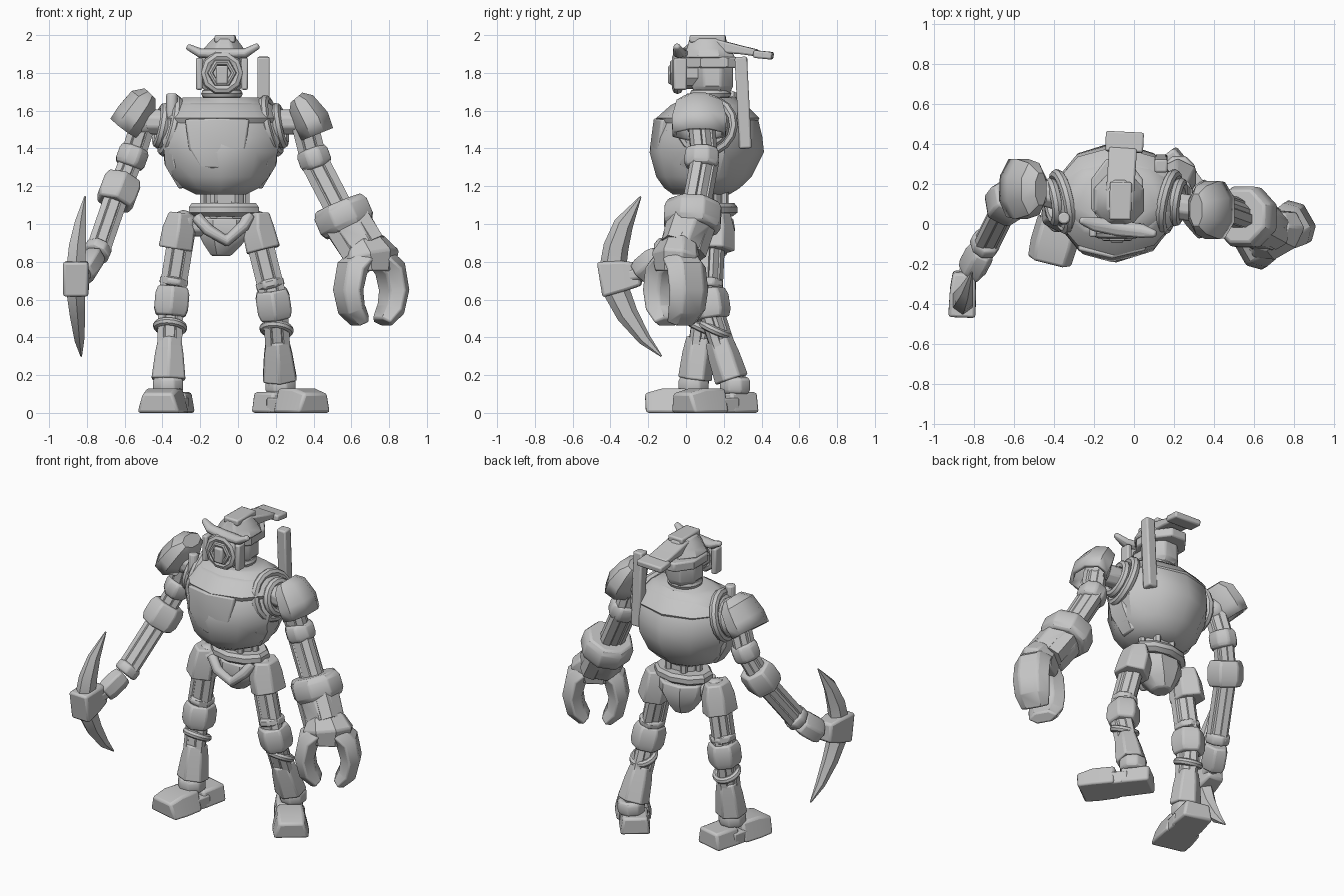
import bpy, bmesh, math
from mathutils import Vector, Matrix

cube = bpy.data.objects.get("Cube")
if cube:
    bpy.data.objects.remove(cube, do_unlink=True)

grey = bpy.data.materials.new("worn grey metal")
grey.use_nodes = True
COLOUR = (0.56, 0.56, 0.56, 1)
grey.diffuse_color = COLOUR
grey.node_tree.nodes["Principled BSDF"].inputs["Base Color"].default_value = COLOUR


def finish(name, bm, bevel=0.0):
    bmesh.ops.recalc_face_normals(bm, faces=bm.faces)
    mesh = bpy.data.meshes.new(name)
    bm.to_mesh(mesh)
    bm.free()
    mesh.materials.append(grey)
    ob = bpy.data.objects.new(name, mesh)
    bpy.context.collection.objects.link(ob)
    bpy.ops.object.select_all(action='DESELECT')
    ob.select_set(True)
    bpy.context.view_layer.objects.active = ob
    bpy.ops.object.shade_smooth_by_angle(angle=math.radians(35))
    if bevel:
        mod = ob.modifiers.new("worn edges", 'BEVEL')
        mod.width, mod.segments = bevel, 2
        mod.limit_method, mod.angle_limit = 'ANGLE', math.radians(42)
    return ob


def tube(name, pts, radii, n=8, bevel=0.01, level=False, top=1.0, ref=None, closed=True):
    """Loft n-sided sections along a path; radii are numbers or (across, deep)."""
    pts = [Vector(p) for p in pts]
    if not isinstance(radii, list):
        radii = [radii] * len(pts)
    along = (pts[-1] - pts[0]).normalized()
    ref = ref or Vector((0, 0, 1) if abs(along.z) < 0.3 else (0, 1, 0))
    bm, rings = bmesh.new(), []
    for i, (p, r) in enumerate(zip(pts, radii)):
        ru, rv = r if isinstance(r, tuple) else (r, r)
        t = (pts[min(i + 1, len(pts) - 1)] - pts[max(i - 1, 0)]).normalized()
        if level:
            t = Vector((0, 0, 1))
        u = t.cross(ref).normalized()
        v = u.cross(t)
        k, ring = 1 / math.cos(math.pi / n), []
        for j in range(n):
            a = math.tau * (j + 0.5) / n
            s = math.sin(a) * k
            ring.append(bm.verts.new(p + u * math.cos(a) * k * ru * (top if s > 0.1 else 1) + v * s * rv))
        rings.append(ring)
    for a, b in zip(rings, rings[1:]):
        for j in range(n):
            bm.faces.new((a[j], a[(j + 1) % n], b[(j + 1) % n], b[j]))
    bm.faces.new(rings[0])
    if closed:
        bm.faces.new(rings[-1])
    return finish(name, bm, bevel)


def hoop(name, centre, axis, big, small, n=16):
    """Closed ring of round bar around an axis."""
    bm = bmesh.new()
    rot = Vector(axis).to_track_quat('Z', 'Y').to_matrix()
    grid = []
    for i in range(n):
        a = math.tau * i / n
        out = Vector((math.cos(a), math.sin(a), 0))
        grid.append([bm.verts.new(Vector(centre) + rot @ (out * (big + small * math.cos(b)) +
                     Vector((0, 0, small * math.sin(b))))) for b in [math.tau * j / 8 for j in range(8)]])
    for i in range(n):
        for j in range(8):
            k, m = (i + 1) % n, (j + 1) % 8
            bm.faces.new((grid[i][j], grid[k][j], grid[k][m], grid[i][m]))
    return finish(name, bm)


def ball(name, centre, r):
    bm = bmesh.new()
    bmesh.ops.create_icosphere(bm, subdivisions=2, radius=r, matrix=Matrix.Translation(centre))
    return finish(name, bm)


def limb(name, a, b, r):
    """Core rod with three outer struts."""
    a, b = Vector(a), Vector(b)
    d = (b - a).normalized()
    u = d.cross(Vector((0, 1, 0))).normalized()
    v = u.cross(d)
    tube(name + "_core", [a, b], r * 0.8, 8, 0)
    for i in range(3):
        o = (u * math.cos(math.tau * i / 3 - 0.5) + v * math.sin(math.tau * i / 3 - 0.5)) * r * 0.56
        tube(f"{name}_strut_{i}", [a + o, b + o], r * 0.45, 6, 0)


def cuff(name, a, b, r, n=8):
    """Bulging collar around a limb."""
    a, b = Vector(a), Vector(b)
    ends = tuple(x * 0.86 for x in r)
    tube(name, [a, a.lerp(b, 0.25), a.lerp(b, 0.75), b], [ends, r, r, ends], n)


def pauldron(name, pts, radii):
    """Shoulder shell, open underneath."""
    shell = tube(name, pts, radii, 8, 0, closed=False)
    mod = shell.modifiers.new("plate", 'SOLIDIFY')
    mod.thickness, mod.offset = 0.025, -1


# Torso shell: height, half width, depth centre, half depth
X = -0.09
body = [(1.155, .13, .08, .14), (1.19, .2, .085, .19), (1.25, .255, .095, .24), (1.38, .3, .11, .288),
        (1.46, .315, .115, .275), (1.55, .31, .125, .245), (1.63, .27, .125, .18), (1.67, .2, .125, .13)]
tube("torso_shell", [(X, c, z) for z, w, c, d in body], [(w, d) for z, w, c, d in body], 10, 0, level=True)
tube("chest_collar", [(X, .115, 1.535), (X, .115, 1.56), (X, .12, 1.63), (X, .12, 1.64)],
     [(.3, .25), (.31, .26), (.265, .19), (.24, .17)], 10, 0, level=True)
tube("chest_plate", [(X - .02, -.1, 1.3), (X - .02, -.11, 1.4), (X - .02, -.09, 1.55)],
     [(.09, .06), (.15, .07), (.17, .07)], 6)
for s, x in ((-1, -.36), (1, .175)):
    side = "left" if s > 0 else "right"
    hoop(side + "_shoulder_ring", (x, .11, 1.52), (s, -.2, .25), .14, .028)
    hoop(side + "_inner_ring", (x + s * .045, .11, 1.52), (s, -.15, .2), .095, .028)
    tube(side + "_rib_pod", [(x - s * .01, .06, 1.43), (x - s * .02, .08, 1.33), (x - s * .08, .09, 1.2)],
         [(.045, .09), (.05, .1), (.035, .07)], 6)
tube("right_shoulder_pipe", [(-.35, .02, 1.5), (-.35, .03, 1.69)], .03, 8)
tube("exhaust_beam", [(.135, .315, 1.4), (.135, .29, 1.885)], .033, 4)

# Waist and pelvis
tube("waist_column", [(-.07, .13, 1.0), (-.07, .12, 1.2)], (.1, .08), 8)
for i in range(6):
    a = math.tau * i / 6
    p = Vector((-.07 + .11 * math.cos(a), .125 + .09 * math.sin(a), 1.06))
    tube(f"waist_rod_{i}", [p, p + Vector((0, 0, .14))], .02, 6, 0)
tube("waist_ring", [(-.075, .13, 1.04), (-.075, .13, 1.06), (-.075, .13, 1.09), (-.075, .13, 1.11)],
     [(.16, .11), (.185, .135), (.185, .135), (.17, .12)], 10, 0, level=True)
tube("pelvis_bowl", [(-.07, .14, 1.03), (-.07, .14, .97), (-.08, .14, .89), (-.09, .15, .83)],
     [(.15, .11), (.15, .12), (.1, .1), (.05, .06)], 8, level=True)
tube("belt_sash", [(-.22, .04, 1.04), (-.16, .01, .97), (-.06, .02, .91), (.03, .03, .99), (.06, .06, 1.05)], .03, 6)
tube("hip_axle", [(-.3, .1, .99), (.12, .13, .99)], .055, 8)

# Neck and head
hx = -.085
tube("neck", [(hx, .13, 1.63), (hx, .13, 1.73)], (.085, .085), 8)
hoop("neck_ring", (hx, .13, 1.69), (0, 0, 1), .085, .025)
tube("skull", [(hx, .14, 1.69), (hx, .14, 1.73), (hx, .14, 1.84), (hx, .14, 1.89)],
     [(.08, .09), (.11, .11), (.11, .11), (.1, .11)], 8, level=True)
tube("head_band", [(hx, .15, 1.825), (hx, .15, 1.885)], (.13, .175), 8)
tube("cap_crown", [(hx + .01, .12, 1.88), (hx + .01, .12, 1.93), (hx + .015, .115, 1.985)],
     [(.13, .14), (.105, .115), (.06, .095)], 8, level=True)
tube("cap_ridge", [(-.07, .02, 1.98), (-.065, .21, 1.98)], (.055, .02), 4)
tube("cap_tail", [(-.07, .15, 1.945), (-.06, .3, 1.92), (-.055, .38, 1.905)],
     [(.07, .035), (.07, .022), (.07, .018)], 4)
tube("cap_tail_plate", [(-.05, .36, 1.9), (-.045, .46, 1.89)], (.095, .02), 4)
tube("brow_bar", [(-.27, .02, 1.94), (-.2, .0, 1.905), (-.08, -.02, 1.9), (.04, -.035, 1.905), (.11, -.05, 1.945)],
     [(.016, .016), (.035, .024), (.04, .028), (.035, .024), (.016, .016)], 6)
tube("eye_barrel", [(hx, .1, 1.8), (hx, -.02, 1.8)], .08, 10)
hoop("eye_rim", (hx, -.045, 1.8), (0, 1, 0), .09, .028, 10)
hoop("eye_inner_rim", (hx, -.07, 1.8), (0, 1, 0), .062, .016, 6)
tube("eye_lens", [(hx, -.02, 1.79), (hx, -.095, 1.79)], (.032, .05), 4)
for s in (-1, 1):
    side = "left" if s > 0 else "right"
    tube(side + "_cheek_bar", [(hx + s * .12, -.03, 1.71), (hx + s * .12, -.03, 1.88)], (.018, .035), 4)

# Right arm, bent forward
rs, rm, re, rw, rh = [Vector(p) for p in ((-.5, .17, 1.54), (-.56, .18, 1.35), (-.635, .12, 1.17),
                                          (-.745, -.1, .85), (-.82, -.24, .73))]
tube("right_shoulder_axle", [(-.33, .12, 1.54), rs], .065, 8)
ball("right_shoulder_ball", rs, .08)
pauldron("right_pauldron", [(-.465, .175, 1.69), (-.5, .175, 1.655), (-.56, .175, 1.57), (-.605, .18, 1.51)],
         [(.04, .08), (.08, .13), (.09, .15), (.085, .145)])
limb("right_upper_arm", rs, rm, .07)
cuff("right_arm_cuff", rm.lerp(rs, .3), rm.lerp(re, .25), (.08, .085))
limb("right_mid_arm", rm, re, .065)
cuff("right_elbow", re.lerp(rm, .4), re.lerp(rw, .2), (.1, .1), 6)
limb("right_forearm", re, rw, .068)
cuff("right_wrist_ring", rw.lerp(re, .1), rw.lerp(rh, .15), (.07, .075))
cuff("right_hand", rw.lerp(rh, .2), rh, (.06, .08), 6)

# Pickaxe tool
tube("pick_handle", [(-.8, -.18, .75), (-.86, -.4, .71)], .04, 6)
tube("pick_socket", [(-.85, -.24, .735), (-.855, -.33, .725), (-.86, -.455, .705)],
     [(.055, .06), (.065, .08), (.068, .095)], 4, 0.015)
tube("pick_blade", [(-.83, -.13, .3), (-.84, -.22, .39), (-.85, -.31, .52), (-.86, -.375, .66), (-.86, -.39, .75),
                    (-.85, -.37, .88), (-.835, -.33, 1.0), (-.81, -.24, 1.145)],
     [.004, (.025, .03), (.04, .05), (.05, .062), (.05, .062), (.045, .058), (.03, .045), .004], 6, 0)

# Left arm, hanging outward
ls, lm, le, lw = [Vector(p) for p in ((.35, .07, 1.54), (.4, .09, 1.34), (.54, .04, 1.07), (.67, -.03, .86))]
tube("left_shoulder_axle", [(.15, .1, 1.54), ls], .065, 8)
ball("left_shoulder_ball", ls, .08)
pauldron("left_pauldron", [(.31, .07, 1.67), (.335, .07, 1.64), (.39, .07, 1.55), (.42, .07, 1.475)],
         [(.04, .08), (.075, .12), (.095, .145), (.09, .14)])
limb("left_upper_arm", ls, lm, .075)
cuff("left_arm_cuff", lm.lerp(ls, .3), lm.lerp(le, .15), (.085, .09))
limb("left_mid_arm", lm, le, .08)
cuff("left_forearm_cuff", le + Vector((-.01, 0, .04)), le + Vector((.05, -.01, -.1)), (.15, .15))
tube("left_forearm", [le, le.lerp(lw, .4), lw], [(.115, .115), (.125, .115), (.12, .105)], 8)
limb("left_forearm_rods", le.lerp(lw, .1), lw, .13)

# Claw hand: two hooked digits facing each other across a turned grip
grip, turned = Vector((.87, .5, 0)), Vector((-.5, .87, 0))
centre = Vector((.705, -.055, 0))
tube("claw_palm", [lw + Vector((0, 0, .03)), centre + Vector((0, 0, .83)), centre + Vector((0, 0, .75))],
     [(.11, .095), (.15, .11), (.12, .095)], 8, ref=turned)
for s, digit in ((-1, "thumb"), (1, "finger")):
    hook = [(.05, .82), (.115, .765), (.14, .65), (.12, .55), (.065, .48)]
    tube("claw_" + digit, [centre + grip * s * a + Vector((0, 0, z)) for a, z in hook],
         [(.06, .095), (.065, .105), (.06, .105), (.055, .1), (.035, .08)], 6, ref=turned)

# Legs: hip, knee, ankle, then the hip guard
legs = {"right": ((-.29, .1, 1.0), (-.355, .1, .6), (-.37, .04, .12)),
        "left": ((.09, .13, 1.0), (.195, .11, .58), (.225, .26, .12))}
for side, joints in legs.items():
    h, k, a = [Vector(p) for p in joints]
    out = Vector((-.02 if side == "right" else .01, .01, 0))
    ball(side + "_hip_ball", h, .075)
    limb(side + "_thigh", h, k, .075)
    tube(side + "_hip_guard", [h + out + Vector((.005, 0, .06)), h.lerp(k, .06) + out, h.lerp(k, .33) + out],
         [(.06, .085), (.085, .105), (.09, .11)], 6)
    cuff(side + "_thigh_ring", k.lerp(h, .3), k.lerp(h, .18), (.075, .08))
    cuff(side + "_knee", k.lerp(h, .17), k.lerp(a, .18), (.09, .095), 6)
    limb(side + "_shin", k, a, .07)
    hoop(side + "_shin_loop", k.lerp(a, .3), (.1, .45, 1), .07, .022)
    tube(side + "_shin_guard", [k.lerp(a, .42), k.lerp(a, .6), k.lerp(a, .88)],
         [(.06, .065), (.075, .075), (.09, .08)], 6)
    cuff(side + "_ankle", a + Vector((0, 0, .07)), a + Vector((0, 0, -.02)), (.08, .08))


def foot(side, heel, toe, wide):
    heel, toe = Vector(heel), Vector(toe)
    at = lambda f, half: heel.lerp(toe, f) + Vector((0, 0, half))
    tube(side + "_heel", [at(0, .055), at(.4, .055)], [(wide * .85, .055), (wide * .9, .055)], 4, .015, top=.8)
    tube(side + "_sole", [at(.3, .04), at(.6, .04)], (wide * .85, .04), 4)
    tube(side + "_toe_cap", [at(.48, .065), at(.78, .065), at(1, .052)],
         [(wide, .065), (wide * 1.06, .065), (wide, .052)], 4, .015, top=.7)


foot("right", (-.32, .225, 0), (-.425, -.195, 0), .115)
foot("left", (.14, .335, 0), (.41, -.02, 0), .108)
